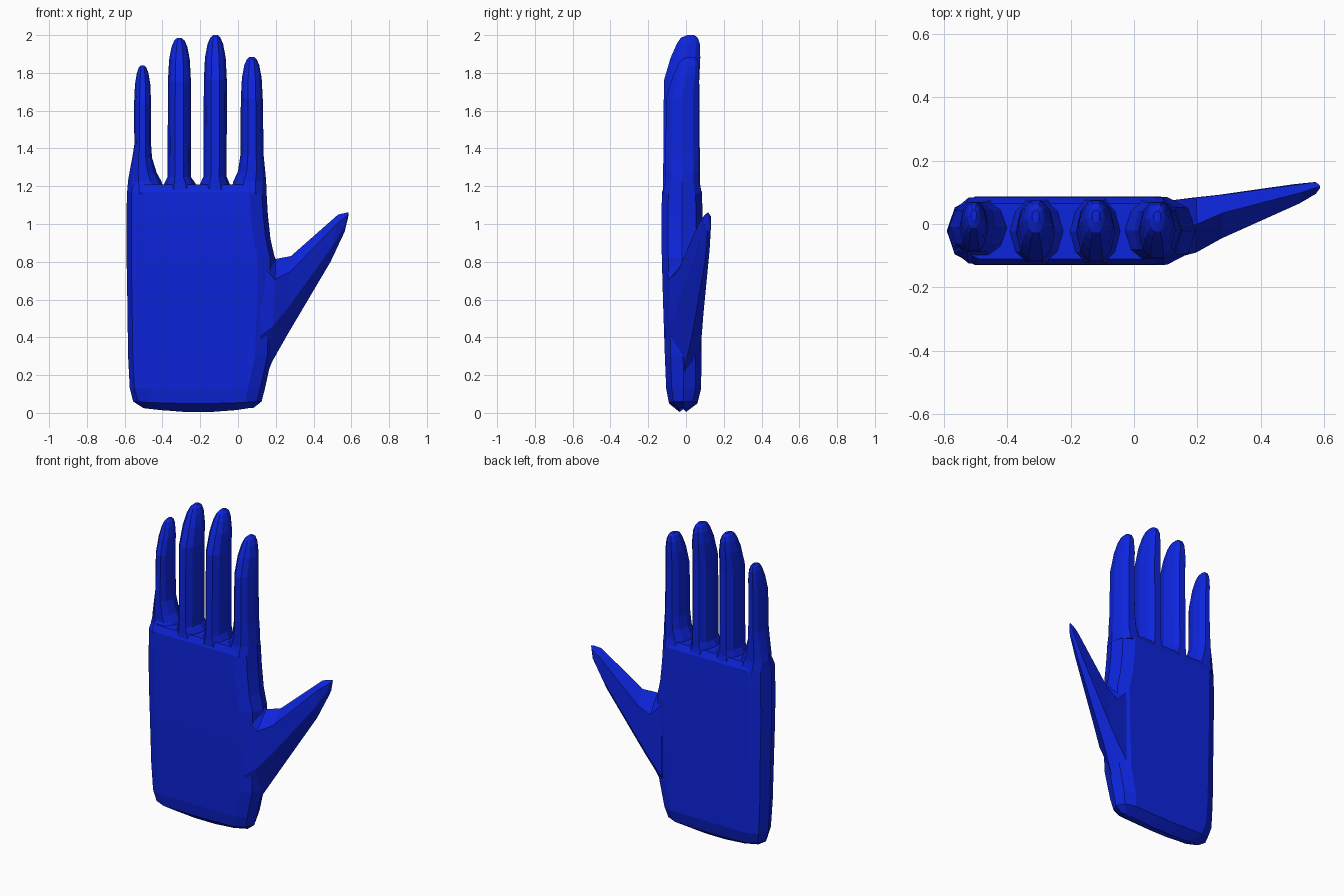
import bpy, bmesh

blue = bpy.data.materials.new("glove blue")
blue.diffuse_color = (0.004, 0.018, 0.72, 1)


def loft(name, rings):
    """Skin a list of equal-length point rings and cap both ends."""
    bm = bmesh.new()
    vs = [[bm.verts.new(p) for p in ring] for ring in rings]
    n = len(rings[0])
    for a, b in zip(vs, vs[1:]):
        for i in range(n):
            j = (i + 1) % n
            bm.faces.new((a[i], a[j], b[j], b[i]))
    bm.faces.new(vs[0][::-1])
    bm.faces.new(vs[-1])
    bmesh.ops.recalc_face_normals(bm, faces=bm.faces)
    me = bpy.data.meshes.new(name)
    bm.to_mesh(me)
    bm.free()
    me.materials.append(blue)
    ob = bpy.data.objects.new(name, me)
    bpy.context.collection.objects.link(ob)
    return ob


def palm_ring(z, x0, x1, y0, y1, sag=0.0):
    """Flat slab section with rounded sides; sag lowers the middle."""
    c, h = (y0 + y1) / 2, (y1 - y0) / 2
    k = min(1, (x1 - x0) / 0.6)
    xs = [x0 + 0.025 * k, x0 + 0.09 * k]
    xs += [x0 + (x1 - x0) * t for t in (0.38, 0.62)]
    xs += [x1 - 0.09 * k, x1 - 0.025 * k]
    hs = [0.68, 1, 1, 1, 1, 0.68]
    drop = [0, 0.5, 1, 1, 0.5, 0]
    front = [(x, c - h * f, z - sag * d) for x, f, d in zip(xs, hs, drop)]
    back = [(x, c + h * f, z - sag * d) for x, f, d in zip(xs, hs, drop)]
    return [(x0, c, z)] + front + [(x1, c, z)] + back[::-1]


# Palm, from the rounded wrist to the knuckles
loft("palm", [palm_ring(*r) for r in (
    (0.025, -0.50, 0.08, -0.035, 0.0, 0.02),
    (0.06, -0.555, 0.125, -0.09, 0.06, 0.01),
    (0.13, -0.573, 0.143, -0.105, 0.08),
    (0.30, -0.582, 0.18, -0.112, 0.082),
    (0.60, -0.586, 0.19, -0.122, 0.084),
    (0.82, -0.590, 0.195, -0.128, 0.085),
    (0.92, -0.590, 0.172, -0.130, 0.086),
    (1.05, -0.590, 0.158, -0.130, 0.087),
    (1.17, -0.588, 0.151, -0.127, 0.085),
    (1.21, -0.578, 0.143, -0.110, 0.065))])


def finger_ring(z, x0, x1, y0, y1):
    cx, w = (x0 + x1) / 2, (x1 - x0) / 2
    cy, d = (y0 + y1) / 2, (y1 - y0) / 2
    shape = ((1, 0), (0.78, 0.66), (0.36, 1), (-0.36, 1), (-0.78, 0.66))
    pts = list(shape) + [(-1, 0), (-0.78, -0.66), (-0.36, -1),
                         (0.36, -1), (0.78, -0.66)]
    return [(cx + w * a, cy + d * b, z) for a, b in pts]


def finger(name, base, cx, w, top, y0, y1, bend):
    """base: flared (z, x0, x1) rows; bend: height of the fingertip taper."""
    rings = [finger_ring(z, a, b, -0.124 if i == 0 else y0 - 0.004,
                         0.083 if i == 0 else y1 + 0.004)
             for i, (z, a, b) in enumerate(base)]
    d = y1 - y0
    # Fingertip: share of taper, width, front shift, back shift
    for t, k, f, b in ((0, 1, 0, 0), (0.5, 0.9, 0.19, -0.03),
                       (0.8, 0.68, 0.36, -0.02),
                       (0.94, 0.45, 0.48, 0.04), (1, 0.2, 0.66, 0.14)):
        rings.append(finger_ring(top - bend * (1 - t), cx - w * k, cx + w * k,
                                 y0 + d * f, y1 - d * b))
    loft(name, rings)


finger("little_finger",
       ((1.16, -0.586, -0.385), (1.225, -0.583, -0.405), (1.27, -0.575, -0.43),
        (1.35, -0.56, -0.455), (1.42, -0.549, -0.46)),
       -0.505, 0.045, 1.84, -0.085, 0.065, 0.20)
finger("ring_finger",
       ((1.16, -0.405, -0.205), (1.215, -0.39, -0.225), (1.25, -0.373, -0.25)),
       -0.31, 0.061, 1.985, -0.115, 0.068, 0.23)
finger("middle_finger",
       ((1.16, -0.215, -0.025), (1.215, -0.2, -0.045), (1.25, -0.183, -0.06)),
       -0.12, 0.061, 2.0, -0.117, 0.07, 0.24)
finger("index_finger",
       ((1.16, -0.04, 0.152), (1.225, -0.025, 0.149), (1.28, 0.0, 0.144),
        (1.36, 0.012, 0.136)),
       0.073, 0.058, 1.885, -0.105, 0.065, 0.22)


def thumb_ring(xt, zt, xb, zb, y0, y1, ym):
    """Section hung between a top point and a bottom point."""
    def at(t, y):
        return (xt + (xb - xt) * t, y, zt + (zb - zt) * t)
    return [at(0, ym), at(0.2, y0), at(0.65, y0), at(1, ym),
            at(0.75, y1), at(0.2, y1)]


# Thumb, sweeping out and backwards
loft("thumb", [thumb_ring(*r) for r in (
    (0.12, 0.95, 0.12, 0.12, -0.11, 0.075, -0.02),
    (0.20, 0.815, 0.18, 0.27, -0.09, 0.083, 0.0),
    (0.28, 0.83, 0.265, 0.42, -0.045, 0.092, 0.035),
    (0.53, 1.05, 0.49, 0.80, 0.065, 0.125, 0.10),
    (0.575, 1.06, 0.565, 0.96, 0.095, 0.132, 0.115),
    (0.586, 1.06, 0.584, 1.04, 0.112, 0.122, 0.118))])
